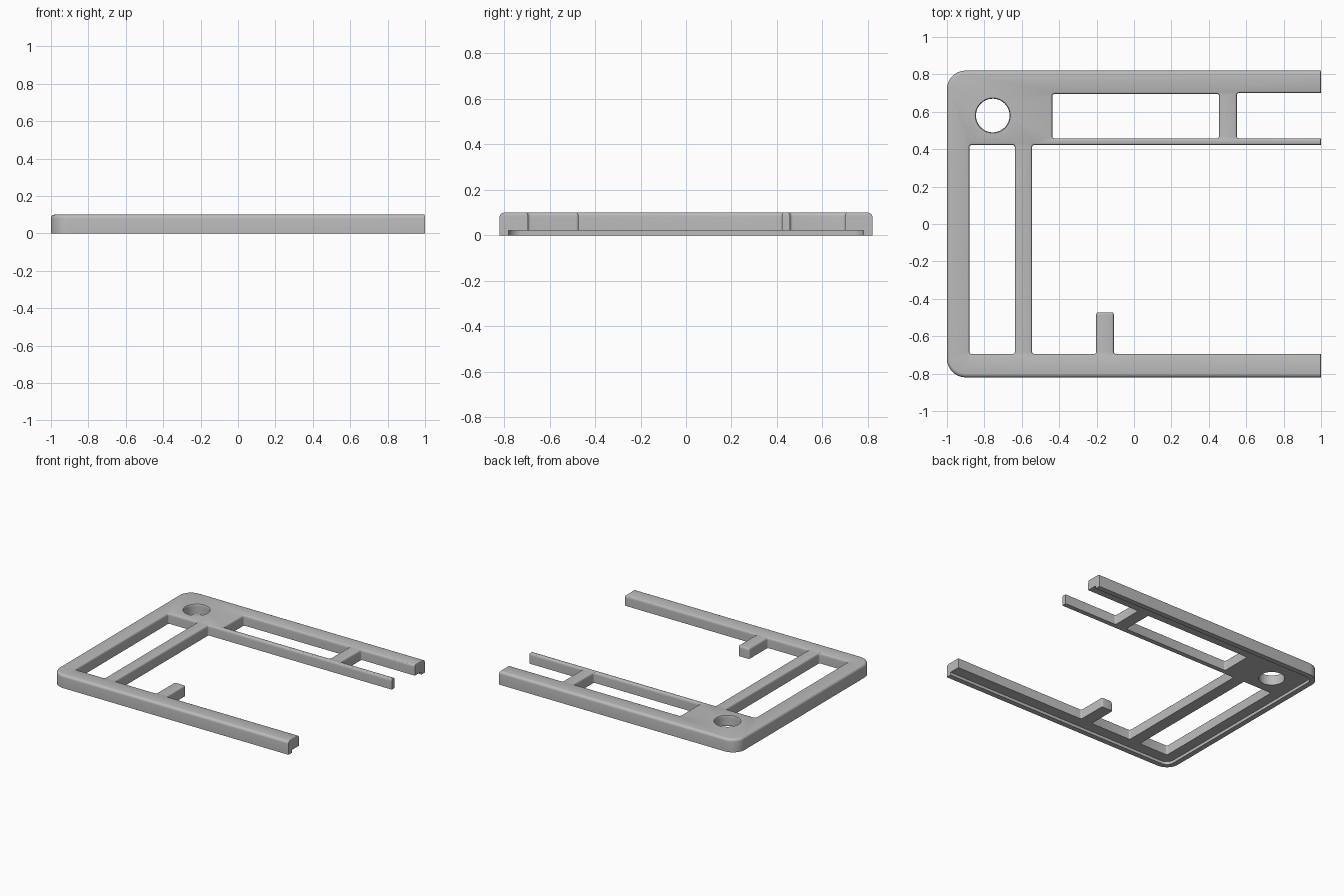
import bpy, bmesh, math
from mathutils import Vector

if "Cube" in bpy.data.objects:
    bpy.data.objects.remove(bpy.data.objects["Cube"], do_unlink=True)

TOP, FLOOR, ROUND = 0.1, 0.022, 0.02
EDGE, INNER, END = 0.02, 0.008, 0.004      # edge rounding widths

grey = bpy.data.materials.new("plain grey")
grey.use_nodes = True
colour = (0.5, 0.5, 0.5, 1)
grey.diffuse_color = colour
grey.node_tree.nodes["Principled BSDF"].inputs["Base Color"].default_value = colour


def rounded(corners):
    """Corners (x, y, radius, rounding of the next edge) -> points with arcs."""
    out = []
    for i, (x, y, r, b) in enumerate(corners):
        p = Vector((x, y))
        if not r:
            out.append((p, b))
            continue
        u = (Vector(corners[i - 1][:2]) - p).normalized()
        v = (Vector(corners[(i + 1) % len(corners)][:2]) - p).normalized()
        steps = 10 if r > 0.05 else 4
        for k in range(steps + 1):
            t = math.pi / 2 * k / steps
            out.append((p + u * r * (1 - math.sin(t)) + v * r * (1 - math.cos(t)), b))
    return out


def inset(loop, f):
    """Move every edge to its left by f times its own rounding width."""
    pts = []
    for i, (p, b1) in enumerate(loop):
        q, b0 = loop[i - 1]
        d0 = (p - q).normalized()
        d1 = (loop[(i + 1) % len(loop)][0] - p).normalized()
        n0, n1 = Vector((-d0.y, d0.x)), Vector((-d1.y, d1.x))
        det = n0.x * n1.y - n0.y * n1.x
        c0, c1 = b0 * f, b1 * f
        pts.append(p + Vector((c0 * n1.y - c1 * n0.y, n0.x * c1 - n1.x * c0)) / det)
    return pts


def build(name, loops, levels, caps):
    """Stack inset rings of each loop, then fill the chosen end caps."""
    bm = bmesh.new()
    ends = ([], [])
    for loop in loops:
        rings = [[bm.verts.new((p.x, p.y, z)) for p in inset(loop, f)] for f, z in levels]
        n = len(loop)
        for lo, hi in zip(rings, rings[1:]):
            for i in range(n):
                j = (i + 1) % n
                bm.faces.new((lo[i], lo[j], hi[j], hi[i]))
        for store, ring in zip(ends, (rings[0], rings[-1])):
            store += [bm.edges.get((ring[i - 1], ring[i])) for i in range(n)]
    for cap in caps:
        bmesh.ops.triangle_fill(bm, edges=ends[cap], use_beauty=True)
    bmesh.ops.recalc_face_normals(bm, faces=bm.faces)
    if len(caps) == 1:                      # open shell: make the cap face outward
        cap_face = min(bm.faces, key=lambda f: f.calc_center_median().z)
        if cap_face.normal.z > 0:
            bmesh.ops.reverse_faces(bm, faces=bm.faces)
    mesh = bpy.data.meshes.new(name)
    bm.to_mesh(mesh)
    bm.free()
    mesh.materials.append(grey)
    ob = bpy.data.objects.new(name, mesh)
    bpy.context.collection.objects.link(ob)
    bpy.ops.object.select_all(action='DESELECT')
    ob.select_set(True)
    bpy.context.view_layer.objects.active = ob
    bpy.ops.object.shade_smooth_by_angle(angle=math.radians(35))


def slot(x0, x1, y0, y1):
    return rounded([(x, y, 0.012, INNER) for x, y in
                    ((x0, y0), (x0, y1), (x1, y1), (x1, y0))])


# Frame outline: outer edge, front arm, peg, inner bay, thin bar and back arm
R = 0.012
outline = rounded([
    (1, 0.82, 0, EDGE), (-1, 0.82, 0.1, EDGE), (-1, -0.82, 0.1, EDGE),
    (1, -0.82, 0, END), (1, -0.695, 0, INNER),
    (-0.108, -0.695, R, INNER), (-0.108, -0.472, R, INNER),
    (-0.202, -0.472, R, INNER), (-0.202, -0.695, R, INNER),
    (-0.545, -0.695, R, INNER), (-0.545, 0.422, R, INNER),
    (1, 0.422, 0, END), (1, 0.458, 0, INNER),
    (0.55, 0.458, R, INNER), (0.55, 0.7, R, INNER), (1, 0.7, 0, END)])

# Round hole, wound opposite to the outline
hole = []
for k in range(48):
    a = -math.tau * k / 48
    hole.append((Vector((-0.755 + 0.09 * math.cos(a), 0.58 + 0.09 * math.sin(a))), 0.004))

# Plate with a rounded top edge
levels = [(0, FLOOR)]
for k in range(6):
    t = math.pi / 2 * k / 5
    levels.append((1 - math.cos(t), TOP - ROUND + ROUND * math.sin(t)))
build("frame_plate",
      [outline, slot(-0.88, -0.637, -0.695, 0.422), slot(-0.437, 0.455, 0.458, 0.695), hole],
      levels, (0, 1))

# Raised lip beneath the three outer sides
lip = rounded([
    (1, 0.82, 0, 0), (-1, 0.82, 0.1, 0), (-1, -0.82, 0.1, 0), (1, -0.82, 0, 0),
    (1, -0.78, 0, 0), (-0.96, -0.78, 0.06, 0), (-0.96, 0.78, 0.06, 0), (1, 0.78, 0, 0)])
build("lower_lip", [lip], [(0, 0), (0, FLOOR)], (0,))
